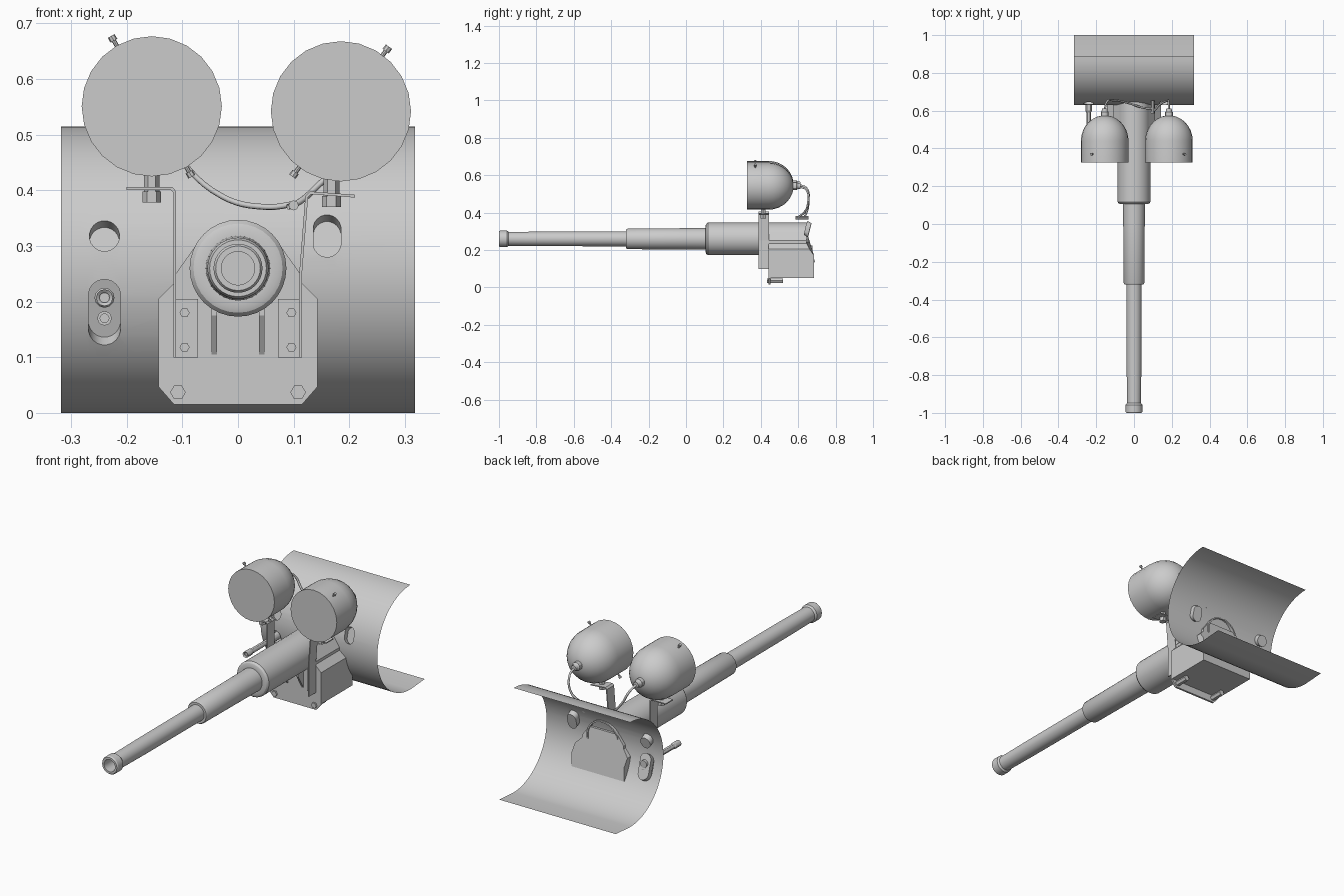
import bpy, bmesh, math
from mathutils import Vector

if "Cube" in bpy.data.objects:
    bpy.data.objects.remove(bpy.data.objects["Cube"])

GREY = bpy.data.materials.new("plain_grey")
GREY.diffuse_color = (0.6, 0.6, 0.6, 1)
GREY.use_nodes = True
GREY.node_tree.nodes["Principled BSDF"].inputs["Base Color"].default_value = GREY.diffuse_color
R, CY, CZ = 0.2575, 0.8875, 0.2575      # shield curvature and its axis


def finish(name, bm, smooth=True, recalc=True):
    if recalc:
        bmesh.ops.recalc_face_normals(bm, faces=bm.faces)
    me = bpy.data.meshes.new(name)
    bm.to_mesh(me)
    bm.free()
    ob = bpy.data.objects.new(name, me)
    bpy.context.collection.objects.link(ob)
    me.materials.append(GREY)
    if smooth:
        bpy.ops.object.select_all(action='DESELECT')
        ob.select_set(True)
        bpy.context.view_layer.objects.active = ob
        bpy.ops.object.shade_smooth_by_angle(angle=math.radians(30))
    return ob


def lathe(name, profile, start, axis=(0, 1, 0), n=32, caps=(True, True), smooth=True):
    """Revolve (distance, radius) pairs around an axis through start."""
    bm = bmesh.new()
    rot = Vector(axis).to_track_quat('Z', 'Y')
    rings = []
    for d, r in profile:
        rings.append([bm.verts.new(Vector(start) + rot @ Vector(
            (r * math.cos(2 * math.pi * i / n), r * math.sin(2 * math.pi * i / n), d)))
            for i in range(n)])
    for a, b in zip(rings, rings[1:]):
        for i in range(n):
            bm.faces.new((a[i], a[(i + 1) % n], b[(i + 1) % n], b[i]))
    for on, ring in zip(caps, (rings[0], rings[-1])):
        if on:
            bm.faces.new(ring)
    return finish(name, bm, smooth)


def prism(name, outline, y0, y1):
    """Extrude an x-z outline along y; y1 may be a function of z."""
    back = y1 if callable(y1) else (lambda z: y1)
    bm = bmesh.new()
    a = [bm.verts.new((x, y0, z)) for x, z in outline]
    b = [bm.verts.new((x, back(z), z)) for x, z in outline]
    bm.faces.new(a)
    bm.faces.new(b)
    for i in range(len(a)):
        j = (i + 1) % len(a)
        bm.faces.new((a[i], a[j], b[j], b[i]))
    return finish(name, bm, False)


def rect(x0, x1, z0, z1):
    return [(x0, z0), (x1, z0), (x1, z1), (x0, z1)]


def slot(x, z, r, half):
    """Upright rounded slot outline; half is the straight half length."""
    pts = []
    for i in range(20):
        t = 2 * math.pi * (i + 0.5) / 20
        pts.append((x + r * math.cos(t), z + r * math.sin(t) + math.copysign(half, math.sin(t))))
    return pts


# Curved shield: flat sheet with openings, sliced and then bent
openings = [("round_port", -0.24, 0.318, 0.027, 0.0005),
            ("sight_port", 0.16, 0.318, 0.025, 0.013),
            ("gun_port", -0.24, 0.181, 0.029, 0.03)]
bm = bmesh.new()


def loop(points):
    vs = [bm.verts.new((x, 0, u)) for x, u in points]
    return [bm.edges.new((vs[i], vs[(i + 1) % len(vs)])) for i in range(len(vs))]


edges = loop(rect(-0.318, 0.318, -0.1125, math.pi * R))
for _, x, z, r, h in openings:
    edges += loop([(px, R * math.acos((CZ - pz) / R)) for px, pz in slot(x, z, r, h)])
bmesh.ops.triangle_fill(bm, use_beauty=True, edges=edges, normal=(0, -1, 0))
for i in range(32):
    bmesh.ops.bisect_plane(bm, geom=bm.verts[:] + bm.edges[:] + bm.faces[:],
                           plane_co=(0, 0, i * math.pi * R / 32), plane_no=(0, 0, 1), dist=1e-5)
bm.normal_update()
for f in bm.faces:
    if f.normal.y > 0:
        f.normal_flip()
for v in bm.verts:
    u = v.co.z
    if u > 0:
        v.co.y, v.co.z = CY - R * math.sin(u / R), CZ - R * math.cos(u / R)
    else:
        v.co.y, v.co.z = CY - u, 0.008 * (u / 0.1125) ** 2
finish("curved_shield", bm, recalc=False)

# Recessed cups behind the shield openings
for name, x, z, r, h in openings:
    bm = bmesh.new()
    shift = -0.012 if z > CZ else 0.014
    pts = slot(x, z, r, h)
    a = [bm.verts.new((px, CY - math.sqrt(R * R - (pz - CZ) ** 2), pz)) for px, pz in pts]
    b = [bm.verts.new((v.co.x, v.co.y + 0.022, v.co.z + shift)) for v in a]
    for i in range(len(a)):
        j = (i + 1) % len(a)
        bm.faces.new((a[i], a[j], b[j], b[i]))
    bm.faces.new(b)
    finish(name, bm)

# Main gun barrel with a stepped sleeve and hollow muzzle
lathe("gun_barrel", [
    (-0.80, 0.030), (-1.0, 0.030), (-1.0, 0.040), (-0.994, 0.044), (-0.957, 0.044),
    (-0.948, 0.037), (-0.75, 0.039), (-0.32, 0.040), (-0.32, 0.051), (-0.312, 0.055),
    (0.0, 0.057), (0.105, 0.058), (0.105, 0.072), (0.108, 0.080), (0.117, 0.087),
    (0.652, 0.087), (0.652, 0.080), (0.62, 0.080)], (0, 0, 0.26), caps=(True, False))

# Gun cradle housing with a slanted rear and a front plate
half = [(0.143, 0.205), (0.112, 0.236), (0.112, 0.25), (0.078, 0.298)]
upper = half + [(-x, z) for x, z in reversed(half)]


def rear(z):
    return 0.685 if z < 0.18 else 0.66 if z < 0.22 else 0.645


prism("cradle_housing", [(-0.143, 0.05), (0.143, 0.05), (0.143, 0.17)] + upper
      + [(-0.143, 0.17)], 0.448, rear)
prism("front_plate", [(-0.115, 0.015), (0.115, 0.015), (0.143, 0.047)] + upper
      + [(-0.143, 0.047)], 0.442, 0.452)

# Mirrored bolts, ribs and bracket feet
for s, side in ((-1, "left"), (1, "right")):
    lathe("lower_bolt_" + side, [(0, 0.014), (0.085, 0.014)], (s * 0.108, 0.434, 0.037),
          n=6, smooth=False)
    foot = sorted((s * 0.115, s * 0.072))
    prism("bracket_foot_" + side, rect(*foot, 0.1, 0.205), 0.435, 0.443)
    for z in (0.118, 0.18):
        lathe("foot_bolt_" + side, [(0, 0.009), (0.008, 0.009)], (s * 0.096, 0.428, z),
              n=6, smooth=False)
    bm = bmesh.new()
    tri = [(0.445, 0.1), (0.40, 0.175), (0.40, 0.2), (0.445, 0.2)]
    fs = [[bm.verts.new((s * 0.043 + dx, y, z)) for y, z in tri] for dx in (-0.005, 0.005)]
    for f in fs:
        bm.faces.new(f)
    for i in range(4):
        j = (i + 1) % 4
        bm.faces.new((fs[0][i], fs[0][j], fs[1][j], fs[1][i]))
    finish("support_rib_" + side, bm, False)

# Bent strip brackets for the lamps
prism("lamp_bracket_left", [(-0.2, 0.401), (-0.121, 0.401), (-0.116, 0.396), (-0.116, 0.1),
      (-0.111, 0.1), (-0.111, 0.398), (-0.118, 0.406), (-0.2, 0.406)], 0.387, 0.443)
prism("lamp_bracket_right", [(0.21, 0.387), (0.131, 0.393), (0.126, 0.388), (0.115, 0.25),
      (0.115, 0.1), (0.110, 0.1), (0.110, 0.25), (0.121, 0.39), (0.129, 0.398),
      (0.21, 0.392)], 0.387, 0.443)

# Headlamps with domed backs, cable sockets, hex stems and rim screws
RL = 0.126
dome = [(0, RL), (0.115, RL)] + [
    (0.115 + 0.135 * math.sin(math.radians(a)), RL * math.cos(math.radians(a)))
    for a in (12, 24, 36, 48, 60, 72, 82)]
lamps = [("left", -0.155, 0.551, -0.155, 0.378, ((-0.226, 0.674), (-0.085, 0.428))),
         ("right", 0.185, 0.542, 0.168, 0.37, ((0.269, 0.655), (0.1, 0.428)))]
for side, x, z, sx, sz, screws in lamps:
    lathe("headlamp_" + side, dome, (x, 0.325, z), n=24)
    lathe("cable_socket_" + side, [(0, 0.021), (0.03, 0.021), (0.036, 0.016), (0.05, 0.014)],
          (x, 0.562, z), n=12)
    lathe("lamp_stem_" + side, [(0, 0.017), (0.02, 0.017), (0.02, 0.014), (0.065, 0.014)],
          (sx, 0.412, sz), (0, 0, 1), n=6, smooth=False)
    for px, pz in screws:
        d = Vector((px - x, 0, pz - z))
        k = d.length
        lathe("rim_screw_" + side, [(RL - 0.01, 0.004), (k - 0.006, 0.004), (k - 0.006, 0.007),
              (k + 0.004, 0.007)], (x, 0.37, z), d, n=8)


# Lamp cables
def cable(name, pts):
    cu = bpy.data.curves.new(name, 'CURVE')
    cu.dimensions = '3D'
    cu.bevel_depth, cu.bevel_resolution, cu.resolution_u = 0.0055, 1, 6
    sp = cu.splines.new('BEZIER')
    sp.bezier_points.add(len(pts) - 1)
    for p, co in zip(sp.bezier_points, pts):
        p.co = co
        p.handle_left_type = p.handle_right_type = 'AUTO'
    cu.materials.append(GREY)
    bpy.context.collection.objects.link(bpy.data.objects.new(name, cu))


cable("lamp_cable_left", [(-0.155, 0.60, 0.551), (-0.145, 0.645, 0.53), (-0.11, 0.655, 0.465),
                          (-0.03, 0.64, 0.39), (0.05, 0.615, 0.37), (0.105, 0.61, 0.376)])
cable("lamp_cable_right", [(0.185, 0.60, 0.542), (0.183, 0.645, 0.52), (0.17, 0.65, 0.44),
                           (0.14, 0.635, 0.405), (0.105, 0.60, 0.376), (0.09, 0.59, 0.37)])
lathe("cable_clip", [(0, 0.009), (0.07, 0.009)], (0.1, 0.585, 0.373), n=8)

# Secondary gun with its sight in the shield slot
lathe("secondary_gun", [(0.41, 0.009), (0.405, 0.009), (0.40, 0.015), (0.44, 0.015),
      (0.445, 0.012), (0.59, 0.012), (0.60, 0.018), (0.675, 0.018)], (-0.24, 0, 0.207), n=12)
lathe("gun_sight", [(0.635, 0.008), (0.63, 0.008), (0.63, 0.013), (0.675, 0.013)],
      (-0.24, 0, 0.17), n=12)
